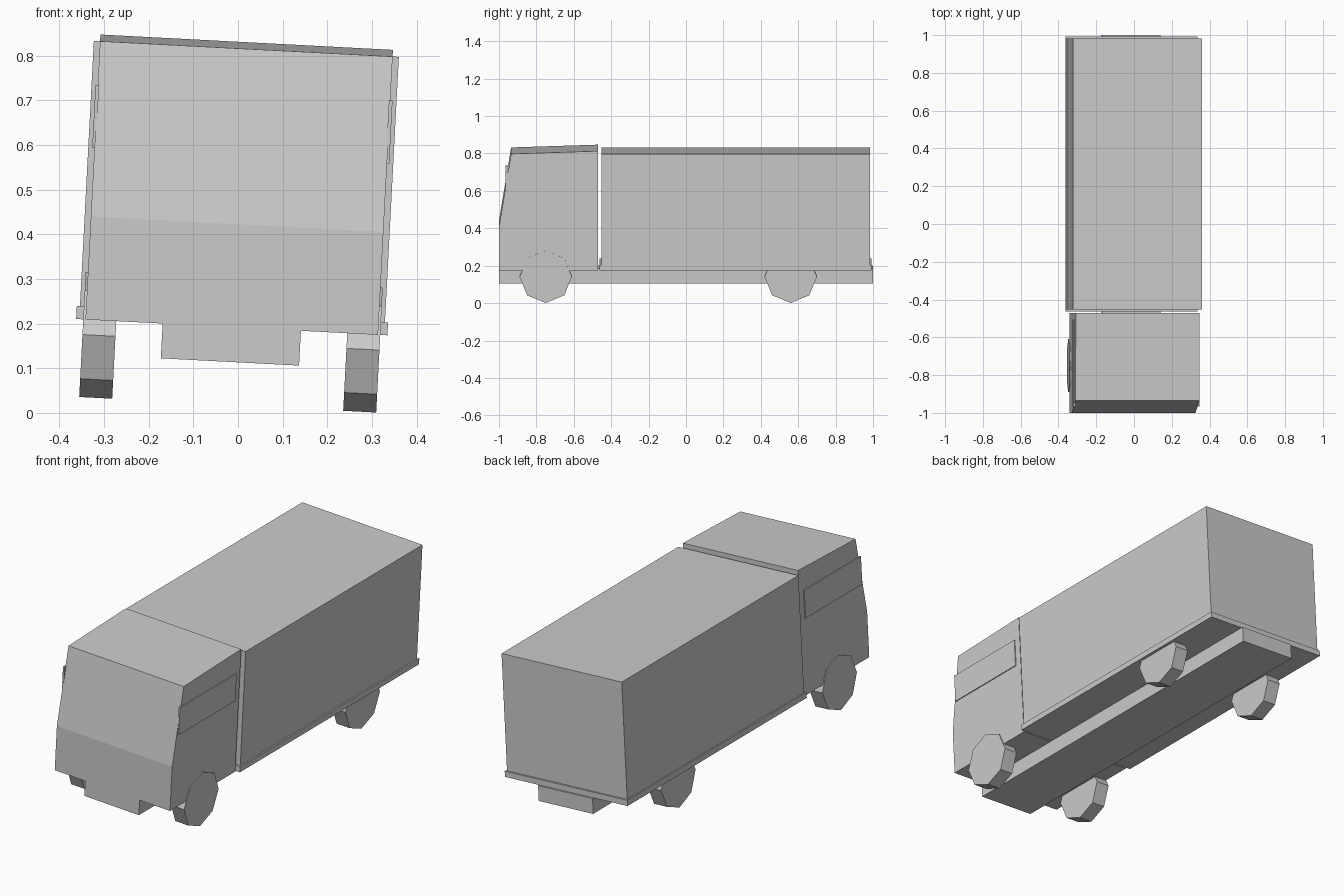
import bpy, bmesh, math
from mathutils import Matrix

cube = bpy.data.objects.get("Cube")
if cube:
    bpy.data.objects.remove(cube, do_unlink=True)

grey = bpy.data.materials.new("plain_grey")
grey.use_nodes = True
grey.diffuse_color = (0.6, 0.6, 0.6, 1)
grey.node_tree.nodes["Principled BSDF"].inputs["Base Color"].default_value = (0.6, 0.6, 0.6, 1)

# The whole truck leans three degrees to its left
LEAN = Matrix.Rotation(math.radians(3), 4, 'Y') @ Matrix.Translation((-0.024, 0, 0))


def prism(name, profile, x0, x1):
    """Extrude a (y, z) side profile across the truck from x0 to x1."""
    bm = bmesh.new()
    face = bm.faces.new([bm.verts.new((x0, y, z)) for y, z in profile])
    grown = bmesh.ops.extrude_face_region(bm, geom=[face])
    verts = [g for g in grown["geom"] if isinstance(g, bmesh.types.BMVert)]
    bmesh.ops.translate(bm, verts=verts, vec=(x1 - x0, 0, 0))
    bmesh.ops.recalc_face_normals(bm, faces=bm.faces)
    bm.transform(LEAN)
    mesh = bpy.data.meshes.new(name)
    bm.to_mesh(mesh)
    bm.free()
    mesh.materials.append(grey)
    obj = bpy.data.objects.new(name, mesh)
    bpy.context.collection.objects.link(obj)
    return obj


def box(name, x0, x1, y0, y1, z0, z1):
    return prism(name, [(y0, z0), (y1, z0), (y1, z1), (y0, z1)], x0, x1)


# Chassis, load bed and cargo body
box("chassis", -0.155, 0.155, -1, 1, 0.113, 0.191)
box("load_bed", -0.349, 0.349, -0.463, 0.992, 0.191, 0.22)
box("cargo_body", -0.342, 0.342, -0.452, 0.983, 0.22, 0.815)

# Cab with sloped windscreen and slightly rising roof
prism("cab", [(-1, 0.191), (-0.47, 0.191), (-0.47, 0.83),
              (-0.935, 0.815), (-1, 0.422)], -0.328, 0.328)

# Side windows and eight-sided wheels
RADIUS, HUB = 0.14, 0.157
for side, label in ((1, "left"), (-1, "right")):
    box(f"side_window_{label}", side * 0.325, side * 0.333, -0.965, -0.505, 0.575, 0.717)
    for y, place in ((-0.75, "front"), (0.56, "rear")):
        ring = [(y + RADIUS * math.cos(i * math.pi / 4),
                 HUB + RADIUS * math.sin(i * math.pi / 4)) for i in range(8)]
        prism(f"wheel_{place}_{label}", ring, side * 0.259, side * 0.333)
